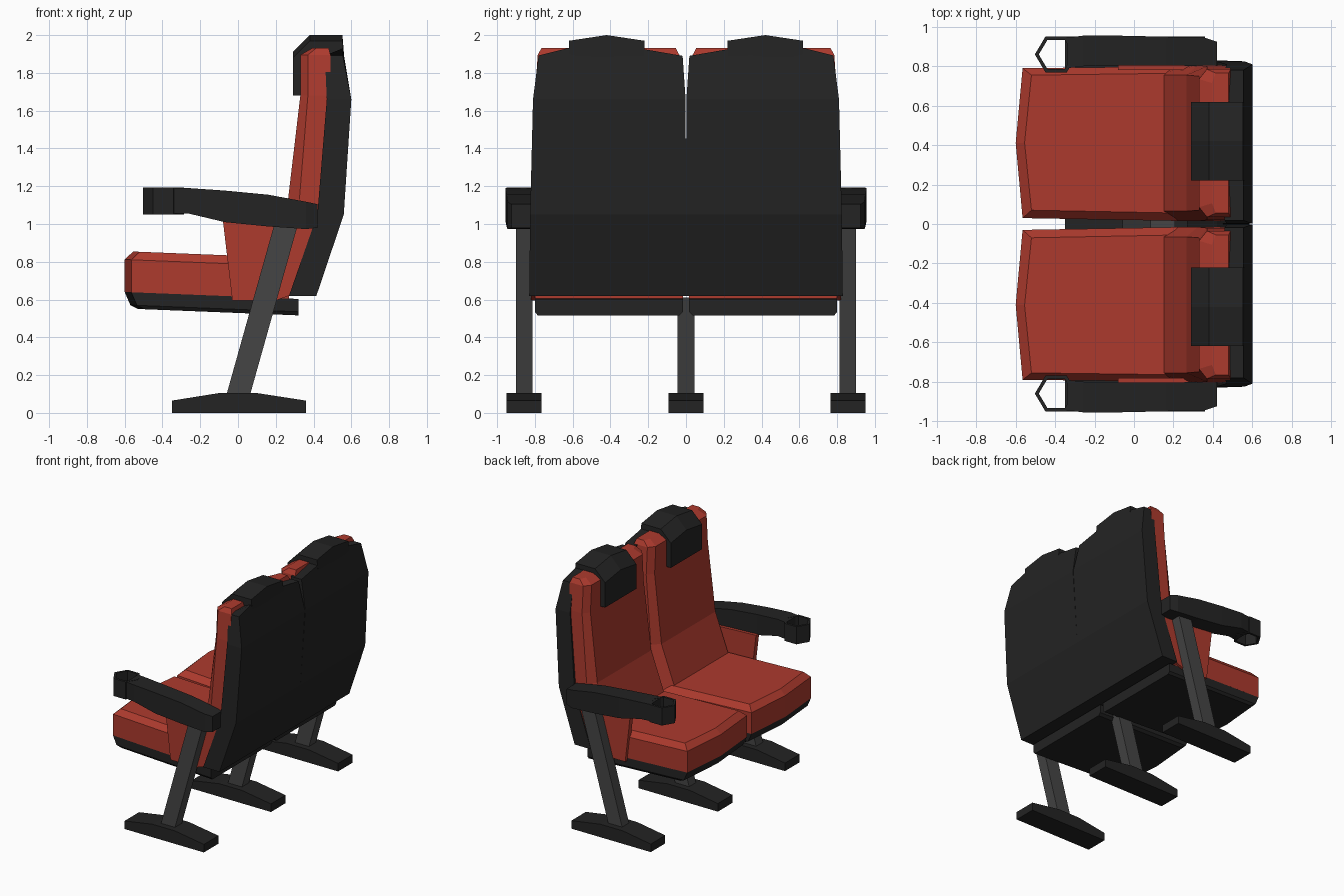
import bpy, bmesh, math

if "Cube" in bpy.data.objects:
    bpy.data.objects.remove(bpy.data.objects["Cube"])


def material(name, rgb):
    m = bpy.data.materials.new(name)
    m.diffuse_color = (*rgb, 1)
    m.use_nodes = True
    m.node_tree.nodes["Principled BSDF"].inputs["Base Color"].default_value = m.diffuse_color
    return m


RED = material("red upholstery", (0.42, 0.043, 0.027))
BLACK = material("black plastic", (0.017, 0.017, 0.017))
GREY = material("grey metal", (0.06, 0.06, 0.06))


def loft(name, rings, mat, mirror=True, closed=False):
    """Skin equal-length rings of points; mirror across y = 0."""
    bm = bmesh.new()
    vs = [[bm.verts.new(p) for p in ring] for ring in rings]
    n = len(vs[0])
    pairs = list(zip(vs, vs[1:])) + ([(vs[-1], vs[0])] if closed else [])
    for a, b in pairs:
        for i in range(n):
            j = (i + 1) % n
            bm.faces.new((a[i], a[j], b[j], b[i]))
    if not closed:
        bm.faces.new(vs[0])
        bm.faces.new(vs[-1])
    bmesh.ops.recalc_face_normals(bm, faces=bm.faces)
    me = bpy.data.meshes.new(name)
    bm.to_mesh(me)
    bm.free()
    me.materials.append(mat)
    ob = bpy.data.objects.new(name, me)
    bpy.context.collection.objects.link(ob)
    if mirror:
        mod = ob.modifiers.new("mirror", 'MIRROR')
        mod.use_axis = (False, True, False)
        mod.use_mirror_merge = False
    return ob


def prism(name, profile, y0, y1, mat, mirror=True):
    """Extrude an x-z profile along y."""
    return loft(name, [[(x, y, z) for x, z in profile] for y in (y0, y1)], mat, mirror)


# Feet and slanted legs
foot = [(-0.35, 0), (0.36, 0), (0.36, 0.065), (0.1, 0.105), (-0.1, 0.105), (-0.35, 0.065)]
leg = [(-0.06, 0.1), (0.065, 0.1), (0.315, 0.99), (0.19, 0.99)]
short_leg = [(-0.06, 0.1), (0.065, 0.1), (0.208, 0.61), (0.083, 0.61)]
prism("outer_foot", foot, 0.765, 0.95, BLACK)
prism("middle_foot", foot, -0.093, 0.093, BLACK, False)
prism("outer_leg", leg, 0.812, 0.9, GREY)
prism("middle_leg", short_leg, -0.044, 0.044, GREY, False)


# Seats: outlines with a slightly pointed front, sloping down to the back
def seat_ring(z, front, back, y0, y1):
    pts = [(front + 0.035, y0), (front, (y0 + y1) / 2), (front + 0.035, y1),
           (back, y1 + 0.01), (back, y0 - 0.015)]
    return [(x, y, z - 0.04 * (x + 0.6)) for x, y in pts]


loft("seat_cushion", [seat_ring(0.64, -0.6, 0.27, 0.03, 0.79),
                      seat_ring(0.812, -0.6, 0.27, 0.03, 0.79),
                      seat_ring(0.856, -0.555, 0.25, 0.07, 0.755)], RED)
loft("seat_base", [seat_ring(0.553, -0.53, 0.32, 0.05, 0.775),
                   seat_ring(0.572, -0.57, 0.32, 0.03, 0.79),
                   seat_ring(0.64, -0.6, 0.32, 0.03, 0.79)], BLACK)

# Upholstered side panels under the armrests
prism("side_panel", [(-0.08, 1.02), (0.36, 1.0), (0.41, 1.0), (0.27, 0.62),
                     (0.2, 0.595), (-0.03, 0.595)], 0.78, 0.82, RED)


# Backrest shells
def shell_ring(x0, x1, ys, zs):
    return ([(x0, y, z) for y, z in zip(ys, zs)] +
            [(x1, y, z) for y, z in reversed(list(zip(ys, zs)))])


loft("backrest_shell", [
    shell_ring(0.27, 0.415, (0, 0.22, 0.63, 0.83), (0.62,) * 4),
    shell_ring(0.42, 0.56, (0, 0.22, 0.63, 0.825), (1.05,) * 4),
    shell_ring(0.47, 0.6, (0.002, 0.22, 0.63, 0.81), (1.66,) * 4),
    shell_ring(0.46, 0.555, (0.018, 0.22, 0.63, 0.78), (1.89, 1.925, 1.93, 1.892))], BLACK)


# Backrest cushions with chamfered side bolsters
def back_ring(z, xf, xb, trim, bolster):
    a, b = 0.015 + trim, 0.805 - trim
    return [(xf, a + 0.05, z), (xf, b - 0.05, z), (xf + bolster, b, z),
            (xb, b, z), (xb, a, z), (xf + bolster, a, z)]


loft("backrest_cushion", [
    back_ring(0.66, 0.09, 0.32, 0, 0.1), back_ring(1.13, 0.265, 0.45, 0, 0.06),
    back_ring(1.68, 0.33, 0.49, 0.005, 0.04), back_ring(1.895, 0.33, 0.49, 0.02, 0.04),
    back_ring(1.932, 0.395, 0.48, 0.04, 0.02)], RED)


# Headrest covers, folded over the top
def headrest_ring(y, dz):
    return [(x, y, z) for x, z in
            [(0.29, 1.68), (0.29, 1.91 + dz), (0.38, 2.0 + dz), (0.553, 2.0 + dz),
             (0.565, 1.85), (0.4, 1.85), (0.34, 1.68)]]


loft("headrest", [headrest_ring(0.22, -0.03), headrest_ring(0.42, 0),
                  headrest_ring(0.62, -0.03)], BLACK)

# Armrests
arm = [(-0.34, 0.79, 0.945, 1.055, 1.19), (-0.26, 0.8, 0.955, 1.055, 1.19),
       (-0.07, 0.805, 0.955, 1.01, 1.177), (0.16, 0.805, 0.95, 0.987, 1.155),
       (0.36, 0.8, 0.945, 0.973, 1.118), (0.42, 0.8, 0.925, 0.98, 1.105)]
loft("armrest", [[(x, a, lo), (x, b, lo), (x, b, hi), (x, a, hi)]
                 for x, a, b, lo, hi in arm], BLACK)

# Open hexagonal cup holders
cup = []
for i in range(6):
    c, s = math.cos(i * math.pi / 3), math.sin(i * math.pi / 3)
    cup.append([(-0.395 + r * c, 0.86 + (r - 0.003) * s, z) for r, z in
                [(0.108, 1.05), (0.108, 1.192), (0.088, 1.192), (0.088, 1.05)]])
loft("cup_holder", cup, BLACK, closed=True)
